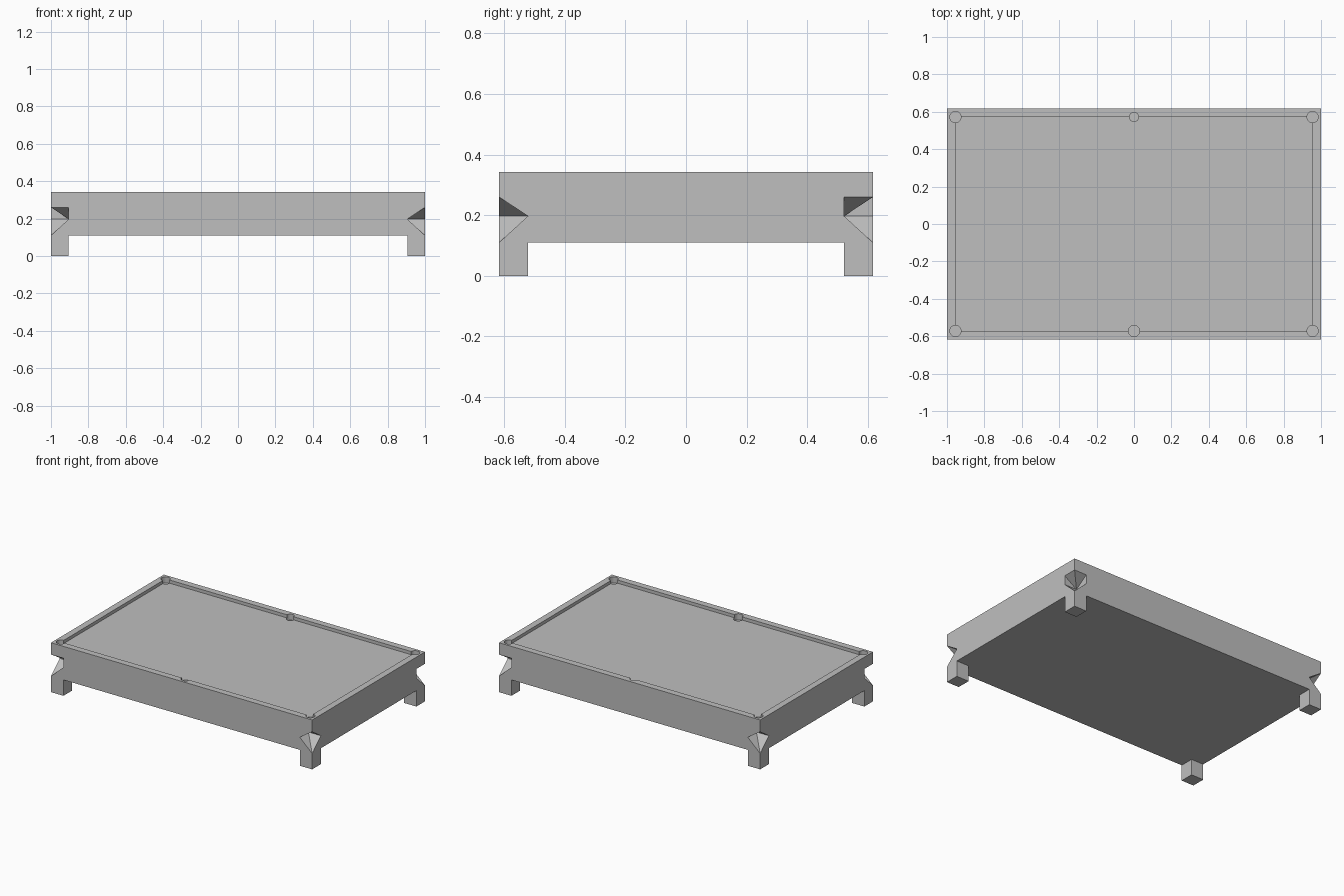
import bpy
import bmesh

if "Cube" in bpy.data.objects:
    bpy.data.objects.remove(bpy.data.objects["Cube"], do_unlink=True)

# Main sizes
HX, HY = 1.0, 0.617            # half length and half width
LEG = 0.095                    # side of the square leg
LOW, MID, RIM, TOP = 0.11, 0.197, 0.26, 0.342
BED, POCKET = 0.32, 0.30
IX, IY = 0.955, 0.572          # inner edge of the rim

grey = bpy.data.materials.new("plain grey")
grey.use_nodes = True
colour = (0.52, 0.52, 0.52, 1)
grey.diffuse_color = colour
grey.node_tree.nodes["Principled BSDF"].inputs["Base Color"].default_value = colour


def finish(name, bm):
    """Turn a bmesh into a flat shaded object."""
    bmesh.ops.remove_doubles(bm, verts=bm.verts, dist=0.0001)
    bmesh.ops.recalc_face_normals(bm, faces=bm.faces)
    mesh = bpy.data.meshes.new(name)
    bm.to_mesh(mesh)
    bm.free()
    mesh.materials.append(grey)
    obj = bpy.data.objects.new(name, mesh)
    bpy.context.scene.collection.objects.link(obj)
    return obj


def prism(name, outline, z0, z1):
    """Extrude a flat outline straight up."""
    bm = bmesh.new()
    face = bm.faces.new([bm.verts.new((x, y, z0)) for x, y in outline])
    up = bmesh.ops.extrude_face_region(bm, geom=[face], use_keep_orig=True)
    verts = [v for v in up["geom"] if isinstance(v, bmesh.types.BMVert)]
    bmesh.ops.translate(bm, verts=verts, vec=(0, 0, z1 - z0))
    return finish(name, bm)


def rectangle(x, y):
    return [(-x, -y), (x, -y), (x, y), (-x, y)]


def corner_column(name, sx, sy, bottom, top):
    """Square corner column with its own height at each corner."""
    ix, iy = HX - LEG, HY - LEG
    ring = [(HX, HY), (HX, iy), (ix, iy), (ix, HY)]
    bm = bmesh.new()
    lo, hi = [[bm.verts.new((sx * x, sy * y, z)) for (x, y), z in zip(ring, zs)]
              for zs in (bottom, top)]
    for v in (lo, hi):
        bm.faces.new((v[0], v[1], v[2]))
        bm.faces.new((v[0], v[2], v[3]))
    for i in range(4):
        j = (i + 1) % 4
        bm.faces.new((lo[i], lo[j], hi[j], hi[i]))
    return finish(name, bm)


def cut(target, cutter):
    cutter.hide_render = True
    mod = target.modifiers.new("cut", "BOOLEAN")
    mod.operation = "DIFFERENCE"
    mod.solver = "EXACT"
    mod.object = cutter
    bpy.context.view_layer.objects.active = target
    bpy.ops.object.modifier_apply(modifier=mod.name)
    bpy.data.objects.remove(cutter, do_unlink=True)


# Table top with sunken bed and round pockets
table_top = prism("table_top", rectangle(HX, HY), RIM, TOP)
cut(table_top, prism("bed_cutter", rectangle(IX, IY), BED, TOP + 0.1))
for px in (-IX, 0, IX):
    for py in (-IY, IY):
        radius = 0.025 if px == 0 and py > 0 else 0.03
        bm = bmesh.new()
        bmesh.ops.create_cone(bm, cap_ends=True, segments=24, radius1=radius,
                              radius2=radius, depth=0.2)
        bmesh.ops.translate(bm, verts=bm.verts, vec=(px, py, POCKET + 0.1))
        cut(table_top, finish("pocket_cutter", bm))

# Apron below the top, leaving the four corners free
cx, cy = HX - LEG, HY - LEG
quarter = [(HX, cy), (cx, cy), (cx, HY)]
outline = []
for sx, sy in ((1, 1), (-1, 1), (-1, -1), (1, -1)):
    points = [(sx * x, sy * y) for x, y in quarter]
    outline += points if sx * sy > 0 else points[::-1]
prism("apron", outline, LOW, RIM)

# Legs with notched tops, and the wedges that hang over them
for sx, side in ((1, "left"), (-1, "right")):
    for sy, end in ((-1, "front"), (1, "back")):
        corner_column(f"{end}_{side}_leg", sx, sy, [0] * 4, [LOW, MID, MID, MID])
        edge = RIM if sx == sy else MID
        corner_column(f"{end}_{side}_wedge", sx, sy,
                      [RIM, edge, MID, edge], [RIM] * 4)
